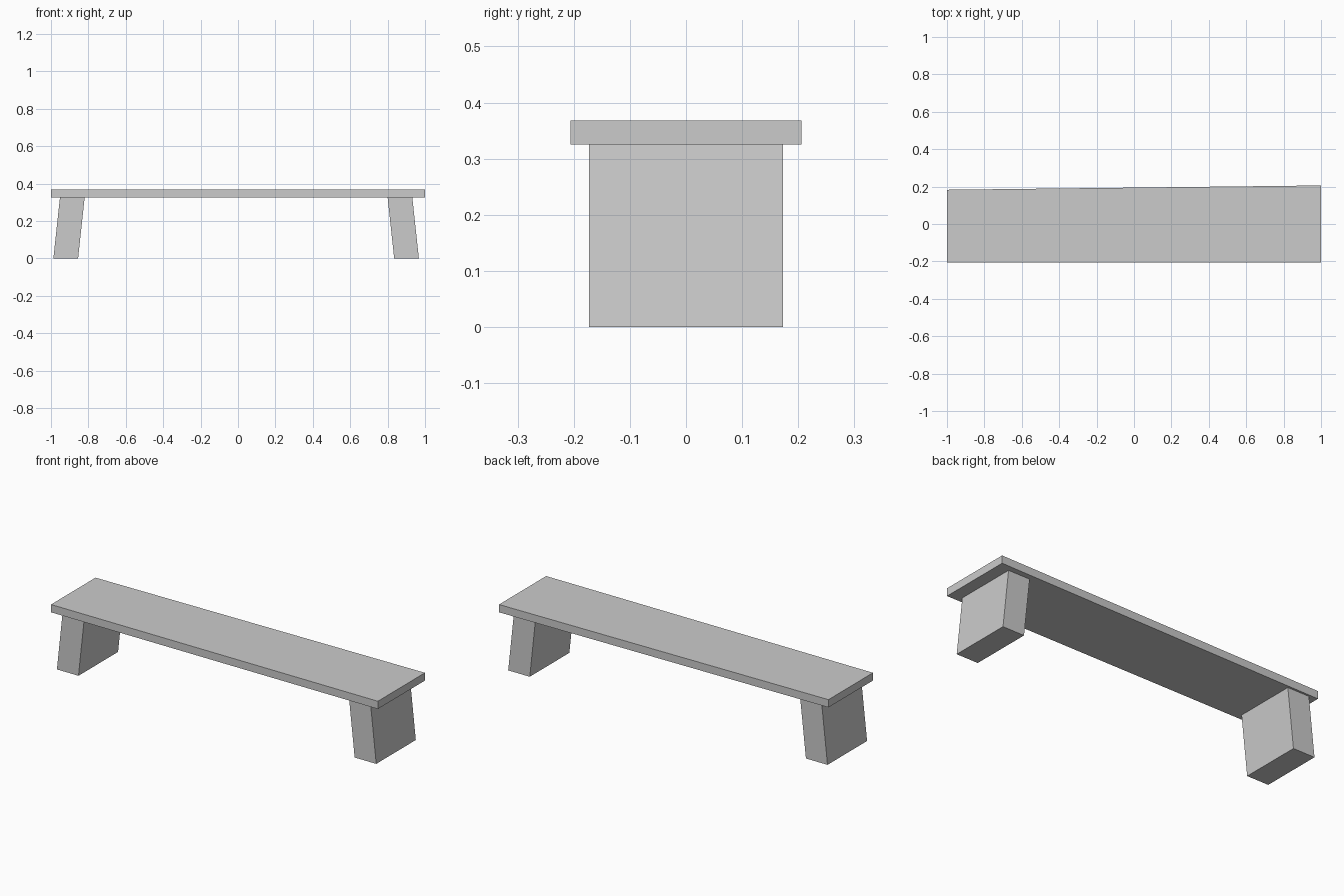
import bpy
import bmesh

cube = bpy.data.objects.get("Cube")
if cube:
    bpy.data.objects.remove(cube, do_unlink=True)

# Single plain grey for the whole bench
GREY = (0.6, 0.6, 0.6, 1.0)
grey = bpy.data.materials.new("plain_grey")
grey.use_nodes = True
grey.diffuse_color = GREY
grey.node_tree.nodes["Principled BSDF"].inputs["Base Color"].default_value = GREY


def prism(name, outline, offset):
    """Extrude a flat outline of 3D points along an offset."""
    bm = bmesh.new()
    base = bm.faces.new([bm.verts.new(p) for p in outline])
    new = bmesh.ops.extrude_face_region(bm, geom=[base], use_keep_orig=True)["geom"]
    verts = [g for g in new if isinstance(g, bmesh.types.BMVert)]
    bmesh.ops.translate(bm, verts=verts, vec=offset)
    bmesh.ops.recalc_face_normals(bm, faces=bm.faces)
    mesh = bpy.data.meshes.new(name)
    bm.to_mesh(mesh)
    bm.free()
    mesh.materials.append(grey)
    obj = bpy.data.objects.new(name, mesh)
    bpy.context.collection.objects.link(obj)
    return obj


SEAT_BOTTOM, SEAT_TOP = 0.325, 0.368
LEG_HALF_DEPTH, LEG_WIDTH, LEG_LEAN = 0.173, 0.132, 0.035

# Seat plank, slightly wider at its left end
prism("seat",
      [(x, y, SEAT_BOTTOM) for x, y in
       ((-1, -0.206), (1, -0.206), (1, 0.206), (-1, 0.183))],
      (0, 0, SEAT_TOP - SEAT_BOTTOM))

# Slab legs, splayed outwards towards the floor
for name, foot_x, lean in (("right_leg", -0.987, LEG_LEAN),
                           ("left_leg", 0.835, -LEG_LEAN)):
    top_x = foot_x + lean
    prism(name,
          [(x, -LEG_HALF_DEPTH, z) for x, z in
           ((foot_x, 0), (foot_x + LEG_WIDTH, 0),
            (top_x + LEG_WIDTH, SEAT_BOTTOM), (top_x, SEAT_BOTTOM))],
          (0, 2 * LEG_HALF_DEPTH, 0))
